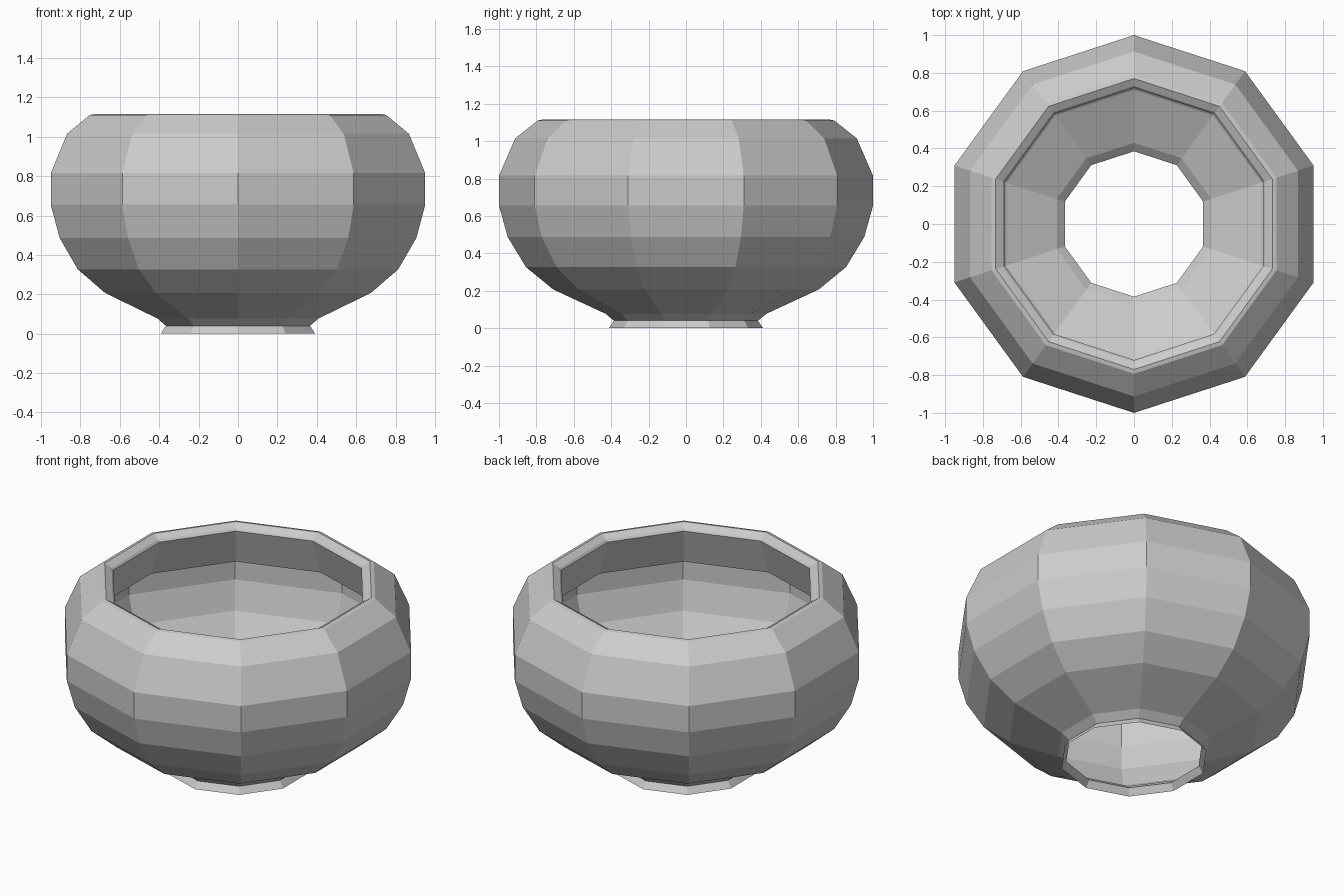
import bpy, bmesh, math

if "Cube" in bpy.data.objects:
    bpy.data.objects.remove(bpy.data.objects["Cube"])

SIDES = 10


def lathe(name, profile):
    """Revolve (radius, z) points into an open ten-sided shell."""
    bm = bmesh.new()
    rings = []
    for r, z in profile:
        angles = [math.radians(90) + 2 * math.pi * i / SIDES for i in range(SIDES)]
        rings.append([bm.verts.new((r * math.cos(a), r * math.sin(a), z)) for a in angles])
    for low, high in zip(rings, rings[1:]):
        for i in range(SIDES):
            j = (i + 1) % SIDES
            bm.faces.new((low[i], low[j], high[j], high[i]))
    mesh = bpy.data.meshes.new(name)
    bm.to_mesh(mesh)
    bm.free()
    obj = bpy.data.objects.new(name, mesh)
    bpy.context.collection.objects.link(obj)
    return obj


# One open shell: flared foot, rounded belly, rim, then the lip turned down inside
lathe("bowl", [
    (0.412, 0.0), (0.385, 0.04),
    (0.43, 0.077), (0.71, 0.207), (0.856, 0.327), (0.953, 0.487),
    (1.0, 0.655), (1.0, 0.815), (0.913, 1.015), (0.793, 1.11),
    (0.77, 1.115), (0.73, 1.093), (0.72, 1.08),
    (0.795, 0.86),
])
